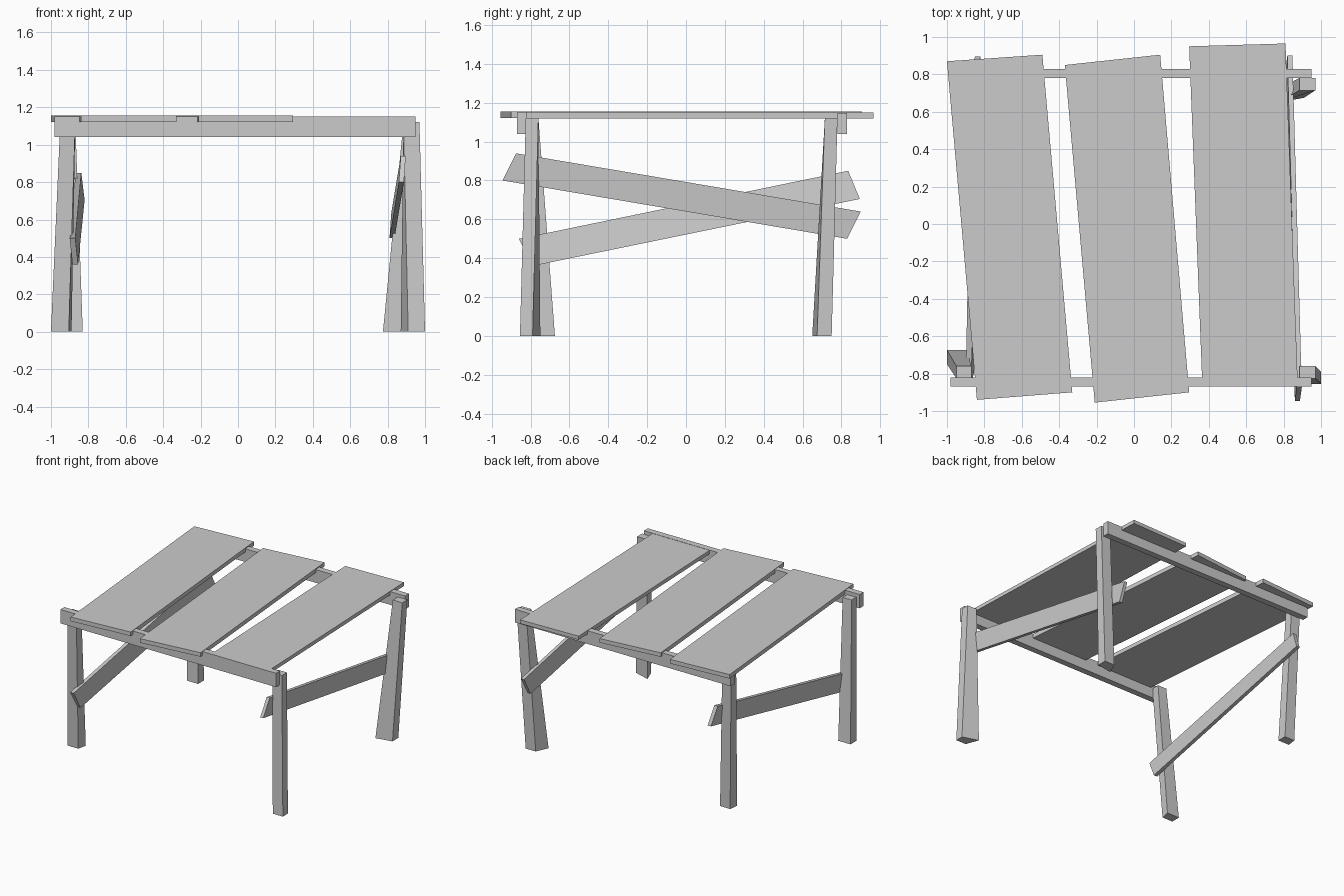
import bpy, bmesh

if "Cube" in bpy.data.objects:
    bpy.data.objects.remove(bpy.data.objects["Cube"])


def prism(name, lower, upper):
    """Solid between two matching quads."""
    bm = bmesh.new()
    a = [bm.verts.new(p) for p in lower]
    b = [bm.verts.new(p) for p in upper]
    bm.faces.new(a[::-1])
    bm.faces.new(b)
    for i in range(4):
        j = (i + 1) % 4
        bm.faces.new((a[i], a[j], b[j], b[i]))
    bmesh.ops.recalc_face_normals(bm, faces=bm.faces)
    me = bpy.data.meshes.new(name)
    bm.to_mesh(me)
    bm.free()
    ob = bpy.data.objects.new(name, me)
    bpy.context.collection.objects.link(ob)
    return ob


def slab(name, quad, z0, z1):
    prism(name, [(x, y, z0) for x, y in quad], [(x, y, z1) for x, y in quad])


def rect(x0, x1, y0, y1):
    return [(x0, y0), (x1, y0), (x1, y1), (x0, y1)]


# Table top: three skewed planks
slab("left_plank", [(-0.84, -0.94), (-0.33, -0.90), (-0.49, 0.905), (-1.0, 0.87)], 1.122, 1.155)
slab("middle_plank", [(-0.21, -0.955), (0.295, -0.90), (0.14, 0.905), (-0.37, 0.85)], 1.122, 1.155)
slab("right_plank", [(0.365, -0.855), (0.875, -0.84), (0.81, 0.965), (0.295, 0.95)], 1.12, 1.15)

# Cross beams under the planks
slab("front_beam", rect(-0.98, 0.95, -0.87, -0.82), 1.04, 1.152)
slab("back_beam", rect(-0.98, 0.95, 0.78, 0.83), 1.04, 1.147)


# Legs: small top rectangle, splayed irregular foot
def leg(name, foot, top):
    prism(name, [(x, y, 0) for x, y in foot], [(x, y, 1.122) for x, y in rect(*top)])


leg("front_right_leg", [(0.91, -0.855), (1.0, -0.855), (1.0, -0.79), (0.87, -0.75)],
    (0.885, 0.97, -0.825, -0.76))
leg("back_right_leg", [(0.775, 0.65), (0.91, 0.675), (0.91, 0.75), (0.82, 0.75)],
    (0.885, 0.97, 0.715, 0.78))
leg("front_left_leg", [(-1.0, -0.75), (-0.905, -0.75), (-0.89, -0.675), (-1.0, -0.675)],
    (-0.95, -0.87, -0.825, -0.76))
leg("back_left_leg", [(-0.93, 0.675), (-0.83, 0.675), (-0.83, 0.75), (-0.92, 0.75)],
    (-0.95, -0.87, 0.715, 0.78))


# Diagonal side braces: (x, y, z) corners of one face, plus thickness in x
def brace(name, face, thick):
    prism(name, face, [(x + thick, y, z) for x, y, z in face])


brace("right_brace", [(0.86, -0.945, 0.80), (0.87, -0.875, 0.94),
                      (0.82, 0.90, 0.64), (0.81, 0.83, 0.50)], 0.027)
brace("left_brace", [(-0.885, -0.79, 0.36), (-0.90, -0.86, 0.50),
                     (-0.868, 0.835, 0.85), (-0.85, 0.895, 0.705)], 0.03)
